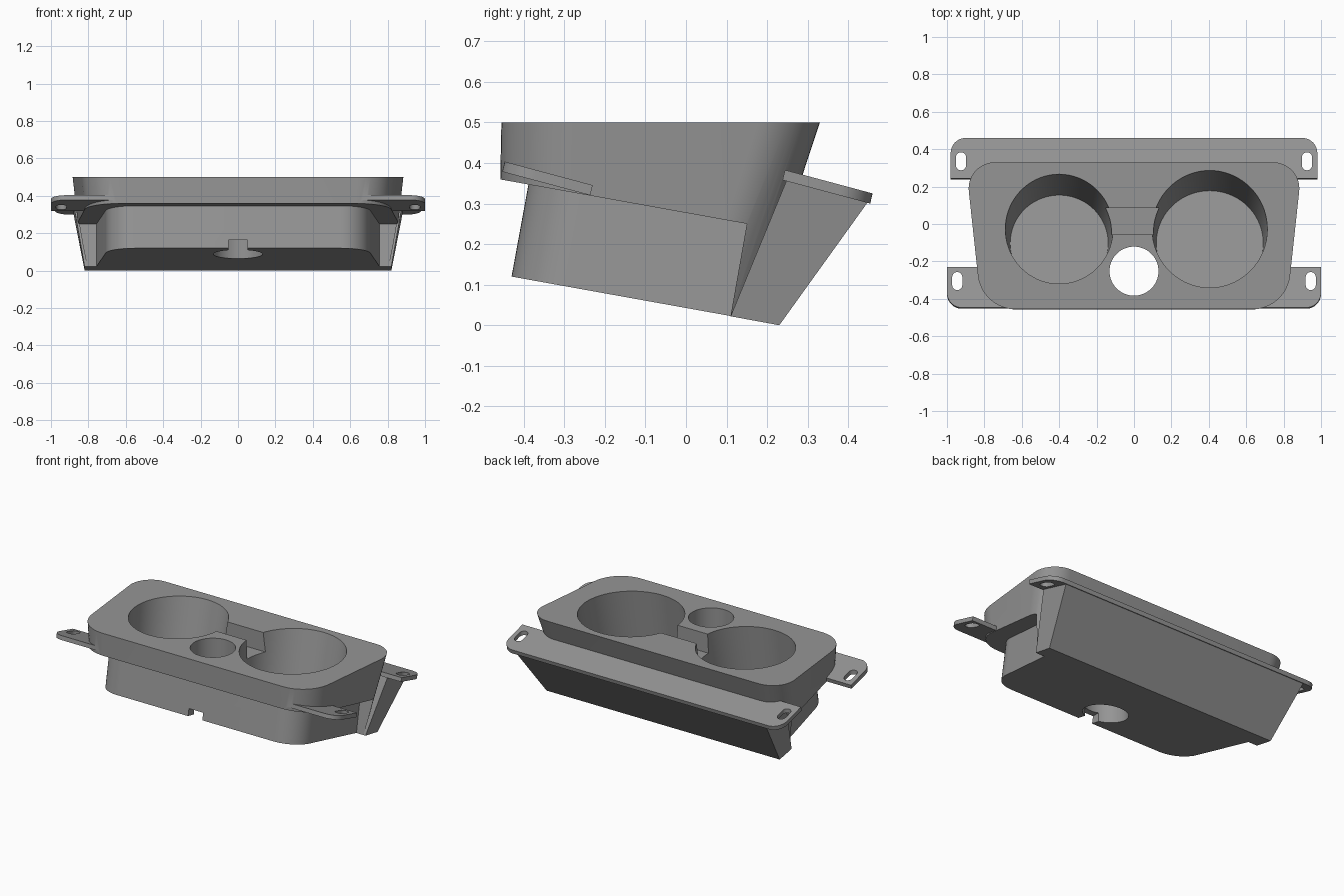
import bpy, bmesh, math
from mathutils import Vector, Matrix

if "Cube" in bpy.data.objects:
    bpy.data.objects.remove(bpy.data.objects["Cube"])

grey = bpy.data.materials.new("plain_grey")
grey.diffuse_color = (0.3, 0.3, 0.3, 1)
grey.use_nodes = True
grey.node_tree.nodes["Principled BSDF"].inputs["Base Color"].default_value = grey.diffuse_color
TILT = math.radians(10.3)          # lean of the cups and the lower tub


def finish(name, bm):
    bmesh.ops.recalc_face_normals(bm, faces=bm.faces)
    me = bpy.data.meshes.new(name)
    bm.to_mesh(me)
    bm.free()
    me.materials.append(grey)
    ob = bpy.data.objects.new(name, me)
    bpy.context.collection.objects.link(ob)
    return ob


def rounded(corners, n=12):
    """Outline from (x, y, radius) corners with filleted arcs."""
    out = []
    for i, (x, y, r) in enumerate(corners):
        p = Vector((x, y))
        if r == 0:
            out.append(p)
            continue
        a = (Vector(corners[i - 1][:2]) - p).normalized()
        b = (Vector(corners[(i + 1) % len(corners)][:2]) - p).normalized()
        half = a.angle(b) / 2
        c = p + (a + b).normalized() * r / math.sin(half)
        v0, v1 = p + a * r / math.tan(half) - c, p + b * r / math.tan(half) - c
        sweep = math.pi - 2 * half
        for k in range(n + 1):
            t = k / n
            out.append(c + (v0 * math.sin((1 - t) * sweep) + v1 * math.sin(t * sweep)) / math.sin(sweep))
    return out


def loft(name, low, high):
    """Closed solid between two rings of equal length."""
    bm = bmesh.new()
    a = [bm.verts.new(p) for p in low]
    b = [bm.verts.new(p) for p in high]
    bm.faces.new(a)
    bm.faces.new(b)
    for i in range(len(a)):
        j = (i + 1) % len(a)
        bm.faces.new((a[i], a[j], b[j], b[i]))
    return finish(name, bm)


def prism(name, outline, z0, slope, push):
    """Outline laid on the plane z = z0 + slope * y and extruded along push."""
    low = [Vector((p.x, p.y, z0 + slope * p.y)) for p in outline]
    return loft(name, low, [p + Vector(push) for p in low])


def box(name, x0, x1, y0, y1, z0, z1):
    return prism(name, rounded([(x0, y0, 0), (x1, y0, 0), (x1, y1, 0), (x0, y1, 0)]), z0, 0, (0, 0, z1 - z0))


def cone(name, r_low, r_high, depth, matrix):
    bm = bmesh.new()
    bmesh.ops.create_cone(bm, cap_ends=True, segments=72, radius1=r_low, radius2=r_high, depth=depth, matrix=matrix)
    return finish(name, bm)


def combine(target, tool, op):
    mod = target.modifiers.new("combine", 'BOOLEAN')
    mod.object, mod.operation, mod.solver = tool, op, 'EXACT'
    bpy.context.view_layer.objects.active = target
    bpy.ops.object.modifier_apply(modifier=mod.name)
    bpy.data.objects.remove(tool)


# Upper rim: tapered tray with rounded corners, trimmed to its side profile
def tray(xf, yf, xb, yb, z):
    ring = rounded([(-xf, yf, 0.2), (xf, yf, 0.2), (xb, yb, 0.14), (-xb, yb, 0.14)])
    return [Vector((p.x, p.y, z)) for p in ring]


body = loft("cup_holder_body", tray(0.77, -0.465, 0.845, 0.165, 0), tray(0.815, -0.455, 0.9, 0.33, 0.5))
side = [(-0.6, 0.385), (0.15, 0.25), (0.11, 0.0235), (0.4, -0.028), (0.4, 0.7), (-0.6, 0.7)]
trim = loft("side_trim", [Vector((-1.2, y, z)) for y, z in side], [Vector((1.2, y, z)) for y, z in side])
combine(body, trim, 'INTERSECT')

# Lower tub, leaning with the cups
tub = prism("lower_tub", rounded([(-0.69, -0.43, 0.16), (0.69, -0.43, 0.16), (0.765, 0.18, 0), (-0.765, 0.18, 0)]),
            0.0425, -0.18, (0, 0.055, 0.3))
combine(body, tub, 'UNION')

# Rear block with a sloping back, flared up to the rear flange
rear = [(0.82, 0.11, 0.022), (0.82, 0.23, 0.0), (0.88, 0.45, 0.306), (0.88, 0.25, 0.362)]
block = loft("rear_block", [Vector((-x, y, z)) for x, y, z in rear], [Vector(p) for p in rear])
combine(body, block, 'UNION')

# Rear flange and two front tabs
flange = prism("rear_flange", rounded([(-0.98, 0.238, 0), (0.98, 0.238, 0), (0.98, 0.454, 0.08), (-0.98, 0.454, 0.08)]),
               0.4215, -0.268, (0, 0.006, 0.025))
combine(body, flange, 'UNION')
for s in (-1, 1):
    tab = prism("front_tab", rounded([(s * 0.6, -0.453, 0), (s * 1.0, -0.453, 0.08), (s * 1.0, -0.236, 0), (s * 0.6, -0.236, 0)]),
                0.257, -0.268, (0, 0.006, 0.025))
    combine(body, tab, 'UNION')

# Screw slots
for s in (-1, 1):
    for x, y in ((0.945, -0.305), (0.925, 0.335)):
        x *= s
        w, h = 0.027, 0.048
        slot = prism("slot_cutter", rounded([(x - w, y - h, 0.0265), (x + w, y - h, 0.0265),
                                             (x + w, y + h, 0.0265), (x - w, y + h, 0.0265)], 6), 0.2, 0, (0, 0, 0.4))
        combine(body, slot, 'DIFFERENCE')

# Two tapered cup wells, the right one larger
lean = Matrix.Rotation(-TILT, 4, 'X')
for x, r_floor, r_top in ((-0.4, 0.262, 0.288), (0.405, 0.286, 0.308)):
    grow = (r_top - r_floor) / 0.41
    place = Matrix.Translation((x, -0.03, 0.5)) @ lean @ Matrix.Translation((0, 0, -0.155))
    combine(body, cone("cup_cutter", r_floor, r_top + grow * 0.1, 0.51, place), 'DIFFERENCE')

# Channel between the cups, round through-hole and its front notch
combine(body, box("channel_cutter", -0.16, 0.16, -0.055, 0.085, 0.38, 0.6), 'DIFFERENCE')
combine(body, cone("hole_cutter", 0.131, 0.131, 1.2, Matrix.Translation((0, -0.252, 0.3))), 'DIFFERENCE')
combine(body, box("notch_cutter", -0.05, 0.05, -0.6, -0.25, -0.1, 0.165), 'DIFFERENCE')

# Smooth the curved walls, keep the edges crisp
bpy.ops.object.select_all(action='DESELECT')
body.select_set(True)
bpy.context.view_layer.objects.active = body
bpy.ops.object.shade_smooth_by_angle(angle=math.radians(25))
